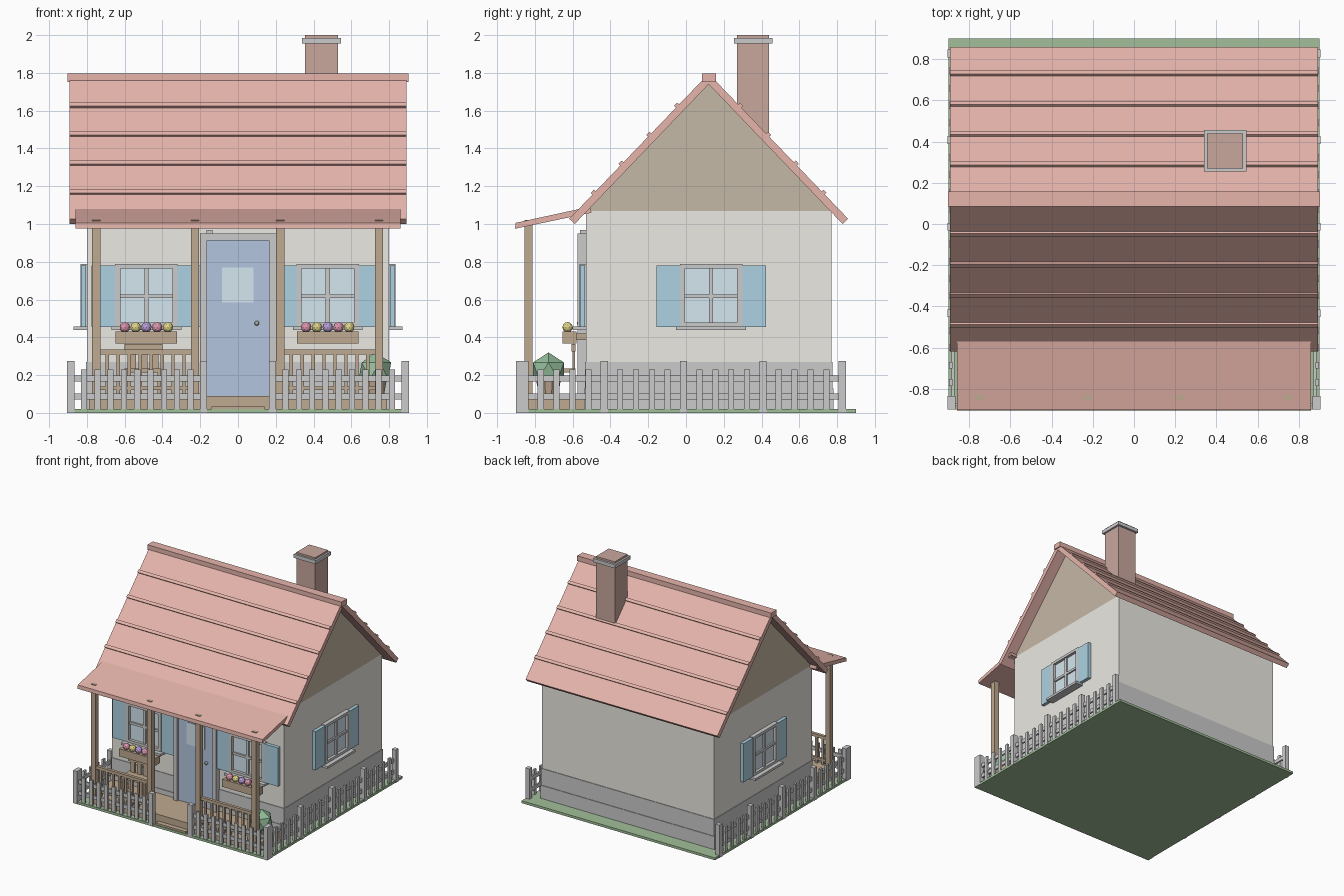
import bpy, bmesh
from math import pi
from mathutils import Matrix, Vector

if "Cube" in bpy.data.objects:
    bpy.data.objects.remove(bpy.data.objects["Cube"])

COLORS = {
    "grass": (0.36, 0.52, 0.32), "plaster": (0.84, 0.82, 0.76), "wood": (0.52, 0.40, 0.28),
    "gable_wood": (0.56, 0.48, 0.38), "tile": (0.79, 0.46, 0.41), "brick": (0.58, 0.39, 0.34),
    "shutter_blue": (0.42, 0.64, 0.76), "door_blue": (0.45, 0.56, 0.74), "glass": (0.66, 0.79, 0.87),
    "stone": (0.62, 0.62, 0.60), "leaf": (0.30, 0.52, 0.33), "pink": (0.72, 0.30, 0.42),
    "yellow": (0.75, 0.66, 0.25), "purple": (0.48, 0.33, 0.68)}
MATS = {}
for key, rgb in COLORS.items():
    MATS[key] = bpy.data.materials.new(key)
    MATS[key].diffuse_color = (*rgb, 1)


def finish(name, bm, mat=None):
    bmesh.ops.recalc_face_normals(bm, faces=bm.faces)
    me = bpy.data.meshes.new(name)
    bm.to_mesh(me)
    bm.free()
    ob = bpy.data.objects.new(name, me)
    bpy.context.collection.objects.link(ob)
    if mat:
        me.materials.append(MATS[mat])
    return ob


def boxes(name, specs, mat=None, M=Matrix()):
    """Each spec is x0, x1, y0, y1, z0, z1."""
    bm = bmesh.new()
    for x0, x1, y0, y1, z0, z1 in specs:
        T = Matrix.Translation(((x0 + x1) / 2, (y0 + y1) / 2, (z0 + z1) / 2))
        S = Matrix.Diagonal((x1 - x0, y1 - y0, z1 - z0, 1))
        bmesh.ops.create_cube(bm, size=1, matrix=M @ T @ S)
    return finish(name, bm, mat)


def prism(name, pts, hx, mat=None):
    """Extrude a (y, z) profile along x from -hx to hx."""
    bm = bmesh.new()
    face = bm.faces.new([bm.verts.new((-hx, y, z)) for y, z in pts])
    ext = bmesh.ops.extrude_face_region(bm, geom=[face])["geom"]
    bmesh.ops.translate(bm, vec=(2 * hx, 0, 0), verts=[v for v in ext if isinstance(v, bmesh.types.BMVert)])
    return finish(name, bm, mat)


def ball(name, loc, r, mat, sub=1):
    bm = bmesh.new()
    bmesh.ops.create_icosphere(bm, subdivisions=sub, radius=r, matrix=Matrix.Translation(loc))
    return finish(name, bm, mat)


# Ground, foundation and walls
boxes("ground", [(-0.9, 0.9, -0.9, 0.9, 0, 0.02)], "grass")
boxes("foundation", [(-0.81, 0.81, -0.54, 0.78, 0.02, 0.13)], "stone")
boxes("wall_base", [(-0.805, 0.805, -0.535, 0.775, 0.13, 0.27)])
boxes("walls", [(-0.8, 0.8, -0.53, 0.77, 0.1, 1.07)], "plaster")
prism("gable", [(-0.53, 1.07), (0.77, 1.07), (0.12, 1.745)], 0.8, "gable_wood")

# Main roof slopes with raised tile courses
RIDGE = 0.12
down, out = Vector((0.692, -0.722)), Vector((0.722, 0.692))
for side, s in (("front", -1), ("back", 1)):
    def place(p):
        return (RIDGE + s * p[0], p[1])
    inner, outer = Vector((0, 1.74)), Vector((0, 1.796))
    eave = inner + down * 1.025
    prism(side + "_roof", [place(p) for p in (inner, eave, eave + out * 0.04, outer)], 0.893, "tile")
    for i in range(4):
        c = outer + down * ((0.165 + 0.147 * i) / 0.692)
        prism(f"{side}_tile_course_{i + 1}",
              [place(c + down * a + out * b) for a, b in ((-0.012, -0.01), (0.012, -0.01), (0.012, 0.014), (-0.012, 0.014))],
              0.893, "tile")
boxes("ridge_cap", [(-0.903, 0.903, 0.085, 0.158, 1.753, 1.797)], "tile")

# Chimney
boxes("chimney", [(0.355, 0.53, 0.27, 0.44, 1.38, 2.0)], "brick")
boxes("chimney_cap", [(0.34, 0.545, 0.255, 0.457, 1.955, 1.985)], "stone")

# Porch: floor, step, posts, roof, railing
boxes("porch_floor", [(-0.79, 0.79, -0.855, -0.53, 0.02, 0.09)], "wood")
boxes("porch_step", [(-0.14, 0.14, -0.895, -0.85, 0.02, 0.035)], "wood")
POSTS = (-0.75, -0.228, 0.223, 0.746)
boxes("porch_posts", [(x - 0.022, x + 0.022, -0.855, -0.812, 0.09, 1.022) for x in POSTS], "wood")
prism("porch_roof", [(-0.905, 0.975), (-0.5, 1.06), (-0.507, 1.092), (-0.902, 1.006)], 0.86, "tile")
for name, a, b in (("left", POSTS[0], POSTS[1]), ("right", POSTS[2], POSTS[3])):
    rail = [(a, b, -0.845, -0.82, 0.31, 0.335), (a, b, -0.843, -0.822, 0.12, 0.14)]
    rail += [(x - 0.009, x + 0.009, -0.841, -0.824, 0.09, 0.32)
             for x in [a + (b - a) * i / 9 for i in range(1, 9)]]
    boxes(name + "_porch_railing", rail, "wood")

# Front door
boxes("door_frame", [(-0.2, -0.165, -0.575, -0.53, 0.09, 0.95), (0.165, 0.2, -0.575, -0.53, 0.09, 0.95),
                     (-0.2, 0.2, -0.575, -0.53, 0.913, 0.95), (-0.168, -0.135, -0.56, -0.53, 0.945, 0.967)])
boxes("door", [(-0.166, 0.166, -0.555, -0.53, 0.09, 0.914)], "door_blue")
boxes("door_window", [(-0.085, 0.082, -0.56, -0.54, 0.585, 0.77)], "glass")
ball("door_knob", (0.1, -0.565, 0.475), 0.013, "stone", 2)


# Windows, modelled facing -y at the wall and turned into place
def window(name, M):
    boxes(name + "_glass", [(-0.15, 0.15, -0.012, 0.01, 0.465, 0.775)], "glass", M)
    boxes(name + "_frame", [
        (-0.165, -0.138, -0.035, 0, 0.455, 0.787), (0.138, 0.165, -0.035, 0, 0.455, 0.787),
        (-0.165, 0.165, -0.035, 0, 0.455, 0.478), (-0.165, 0.165, -0.035, 0, 0.764, 0.787),
        (-0.011, 0.011, -0.025, 0, 0.46, 0.78), (-0.15, 0.15, -0.025, 0, 0.608, 0.628)], None, M)
    boxes(name + "_sill", [(-0.185, 0.185, -0.07, 0, 0.438, 0.457)], None, M)
    boxes(name + "_shutters", [(a, a + 0.125, -0.032, -0.004, 0.455, 0.78) for a in (-0.29, 0.165)],
          "shutter_blue", M)


FRONT_X = {"front_left": -0.485, "front_right": 0.475}
for name, x in FRONT_X.items():
    window(name + "_window", Matrix.Translation((x, -0.53, 0)))
for name, s in (("left", -1), ("right", 1)):
    window(name + "_window", Matrix.Translation((s * 0.8, 0.133, 0)) @ Matrix.Rotation(s * pi / 2, 4, "Z"))

# Flower boxes
for name, x in FRONT_X.items():
    boxes(name + "_flower_box", [(x - 0.163, x + 0.163, -0.655, -0.58, 0.368, 0.432),
                                 (x - 0.12, x + 0.12, -0.59, -0.53, 0.385, 0.42)], "wood")
    for i, col in enumerate(("pink", "yellow", "purple", "pink", "yellow")):
        ball(f"{name}_flower_{i + 1}", (x + 0.057 * (i - 2), -0.627, 0.453), 0.028, col, 2)

# Porch bench
boxes("bench", [(-0.6, -0.4, -0.605, -0.585, 0.325, 0.365), (-0.6, -0.4, -0.7, -0.585, 0.215, 0.235)]
      + [(x - 0.02, x + 0.02, -0.602, -0.587, 0.22, 0.33) for x in (-0.56, -0.5, -0.44)]
      + [(x - 0.01, x + 0.01, y - 0.01, y + 0.01, 0.09, 0.22) for x in (-0.585, -0.415) for y in (-0.685, -0.597)],
      "wood")

# Potted bush
bm = bmesh.new()
bmesh.ops.create_cone(bm, cap_ends=True, segments=10, radius1=0.05, radius2=0.07, depth=0.11,
                      matrix=Matrix.Translation((0.725, -0.728, 0.145)))
finish("bush_pot", bm, "wood")
ball("bush", (0.725, -0.728, 0.224), 0.096, "leaf")


# Picket fence, laid out along +x and turned into place
def fence(name, length, bays, pickets, M):
    bay = length / bays
    boxes(name + "_posts", [(i * bay - 0.019, i * bay + 0.019, -0.019, 0.019, 0, 0.275) for i in range(bays + 1)],
          None, M)
    step = bay / (pickets + 1)
    boxes(name + "_pickets", [(x - 0.016, x + 0.016, -0.012, 0.004, 0.02, 0.23)
                              for x in [b * bay + step * (i + 1) for b in range(bays) for i in range(pickets)]],
          None, M)
    boxes(name + "_rails", [(0, length, 0, 0.014, z, z + 0.032) for z in (0.07, 0.165)], None, M)


fence("front_left_fence", 0.703, 1, 9, Matrix.Translation((-0.885, -0.882, 0)))
fence("front_right_fence", 0.703, 1, 9, Matrix.Translation((0.182, -0.882, 0)))
fence("right_fence", 1.68, 4, 4, Matrix.Translation((0.885, -0.853, 0)) @ Matrix.Rotation(pi / 2, 4, "Z"))
fence("left_fence", 1.68, 4, 4, Matrix.Translation((-0.885, 0.827, 0)) @ Matrix.Rotation(-pi / 2, 4, "Z"))

for m in bpy.data.materials:
    if m.users and not m.is_grease_pencil:
        m.use_nodes = True
        m.node_tree.nodes["Principled BSDF"].inputs["Base Color"].default_value = m.diffuse_color
